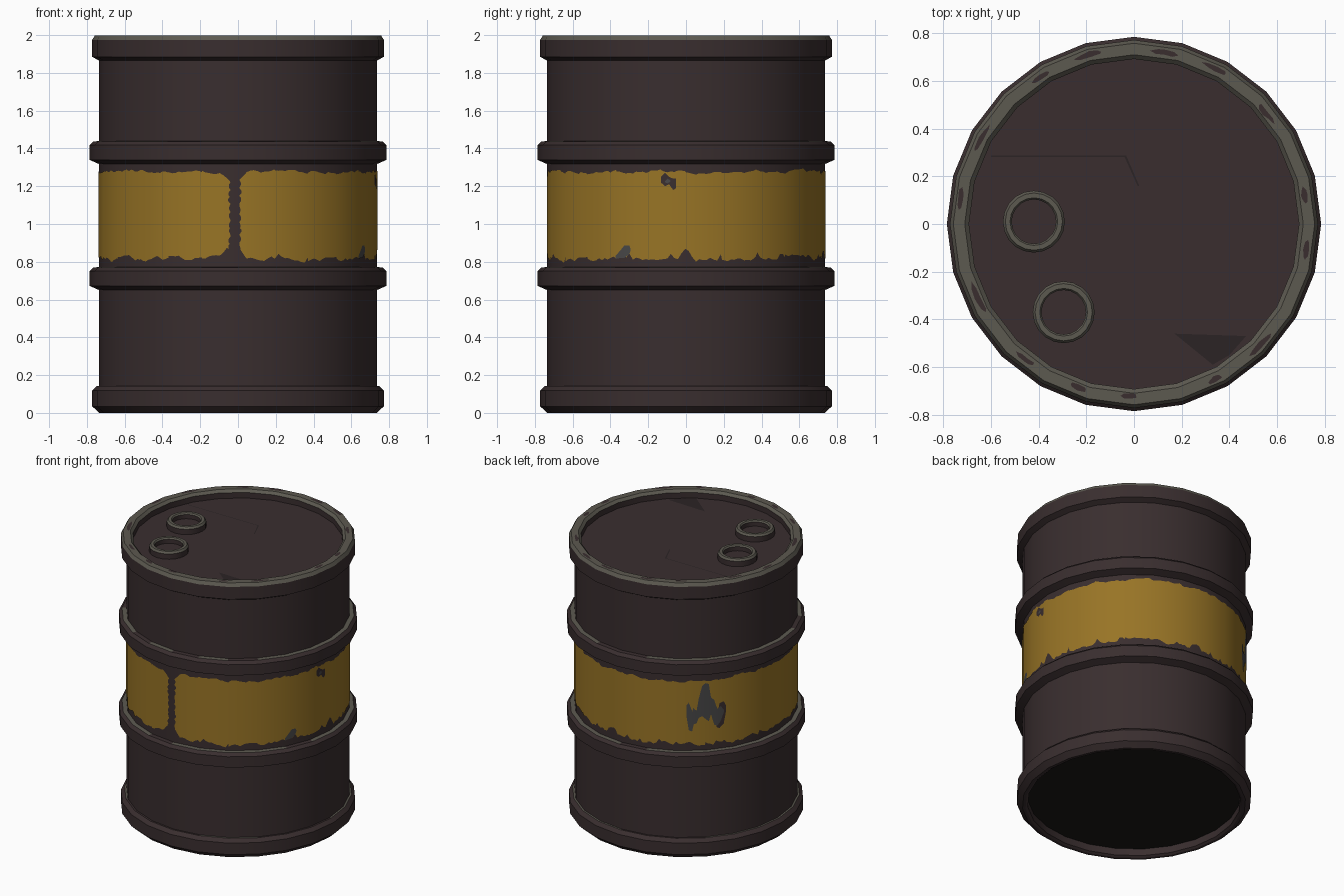
import bpy, bmesh, math, random
from mathutils import Vector

random.seed(4)
if "Cube" in bpy.data.objects:
    bpy.data.objects.remove(bpy.data.objects["Cube"], do_unlink=True)

SIDES = 24
BODY = 0.735


def material(name, r, g, b):
    m = bpy.data.materials.new(name)
    m.use_nodes = True
    m.diffuse_color = (r, g, b, 1)
    bsdf = m.node_tree.nodes["Principled BSDF"]
    bsdf.inputs["Base Color"].default_value = (r, g, b, 1)
    bsdf.inputs["Roughness"].default_value = 0.7
    return m


PAINT = material("dark brown paint", 0.041, 0.027, 0.028)
YELLOW = material("yellow paint", 0.314, 0.175, 0.019)
WORN = material("worn grey edge", 0.107, 0.1, 0.08)
BARE = material("bare metal", 0.065, 0.064, 0.065)
BLACK = material("black underside", 0.01, 0.009, 0.008)
SHADE = material("deep brown", 0.024, 0.017, 0.018)


def make_object(name, bm, mats):
    mesh = bpy.data.meshes.new(name)
    bm.to_mesh(mesh)
    bm.free()
    for m in mats:
        mesh.materials.append(m)
    obj = bpy.data.objects.new(name, mesh)
    bpy.context.collection.objects.link(obj)
    return obj


def lathe(name, profile, mats, slots=None, wear=1.0, sides=SIDES, at=(0, 0, 0)):
    """Turn an (r, z) profile; slots maps a profile segment to a material slot."""
    slots = slots or {}
    bm = bmesh.new()
    rings = []
    for r, z in profile:
        if r == 0:
            rings.append([bm.verts.new((0, 0, z))] * sides)
        else:
            rings.append([bm.verts.new((r * math.cos(math.tau * i / sides),
                                        r * math.sin(math.tau * i / sides), z))
                          for i in range(sides)])
    for k, (a, b) in enumerate(zip(rings, rings[1:])):
        for i in range(sides):
            j = (i + 1) % sides
            corners = list(dict.fromkeys([a[i], a[j], b[j], b[i]]))
            f = bm.faces.new(corners)
            if k in slots and random.random() < wear:
                f.material_index = slots[k]
    obj = make_object(name, bm, mats)
    obj.location = at
    bpy.ops.object.select_all(action='DESELECT')
    obj.select_set(True)
    bpy.context.view_layer.objects.active = obj
    bpy.ops.object.shade_smooth_by_angle(angle=math.radians(28))
    return obj


def wall_radius(angle):
    step = math.tau / SIDES
    return BODY * math.cos(step / 2) / math.cos(angle % step - step / 2)


def wall_plate(name, columns, mat, lift):
    """Thin paint layer on the drum wall from (angle, low z, high z) columns."""
    bm = bmesh.new()
    pairs = []
    for a, lo, hi in columns:
        r = wall_radius(a) + lift
        x, y = r * math.cos(a), r * math.sin(a)
        pairs.append((bm.verts.new((x, y, lo)), bm.verts.new((x, y, hi))))
    for (a, b), (c, d) in zip(pairs, pairs[1:]):
        bm.faces.new((a, c, d, b)).smooth = True
    obj = make_object(name, bm, [mat])
    normals = [Vector((v.co.x, v.co.y, 0)).normalized() for v in obj.data.vertices]
    obj.data.normals_split_custom_set_from_vertices(normals)
    return obj


def flat_plate(name, points, z, mat):
    bm = bmesh.new()
    f = bm.faces.new([bm.verts.new((x, y, z)) for x, y in points])
    if f.normal.z < 0 or f.calc_area() == 0:
        f.normal_flip()
    bm.normal_update()
    if f.normal.z < 0:
        f.normal_flip()
    return make_object(name, bm, [mat])


# Drum wall, lid and underside
lathe("drum_wall", [(BODY, 0.1), (BODY, 1.9)], [PAINT])
lathe("lid", [(0.7, 1.94), (0, 1.94)], [PAINT])
lathe("underside", [(0, 0.06), (0.7, 0.06)], [BLACK])

# End rims
lathe("bottom_rim", [(0.7, 0.06), (0.7, 0.01), (0.715, 0), (0.735, 0), (0.772, 0.035),
                     (0.772, 0.118), (0.748, 0.142), (BODY, 0.142)],
      [PAINT, WORN], {6: 1}, 0.6)
lathe("top_rim", [(BODY, 1.865), (0.772, 1.885), (0.772, 1.975), (0.758, 1.998),
                  (0.71, 1.998), (0.692, 1.98), (0.692, 1.94)],
      [PAINT, WORN], {2: 1, 3: 1, 4: 1})

# Rolling hoops with worn upper ledges
for name, z in (("lower_hoop", 0.65), ("upper_hoop", 1.317)):
    lathe(name, [(BODY, z), (0.785, z + 0.022), (0.785, z + 0.1), (0.765, z + 0.12),
                 (BODY, z + 0.122)], [PAINT, WORN], {3: 1}, 0.8)

# Chipped paint spots on the top rim
for n in range(15):
    a = math.tau * (n + random.uniform(0.1, 0.7)) / 15
    length = random.uniform(0.05, 0.11)
    mid = random.uniform(0.722, 0.738)
    spot = []
    for k in range(8):
        t = math.tau * k / 8
        r = mid + 0.016 * math.sin(t) * random.uniform(0.5, 1)
        b = a + length * math.cos(t) * random.uniform(0.6, 1)
        spot.append((r * math.cos(b), r * math.sin(b)))
    flat_plate("rim_chip", spot, 2.0, PAINT)

# Filler caps on the lid
for x, y in ((-0.42, 0.01), (-0.295, -0.37)):
    lathe("filler_cap", [(0.13, 0), (0.13, 0.038), (0.12, 0.052), (0.1, 0.052),
                         (0.093, 0.042), (0.093, 0.012), (0, 0.012)],
          [PAINT, WORN], {1: 1, 2: 1, 3: 1}, sides=20, at=(x, y, 1.94))

# Dents and creases on the lid
flat_plate("lid_dent", [(0.17, -0.46), (0.47, -0.47), (0.4, -0.55), (0.33, -0.59)], 1.943, SHADE)
flat_plate("lid_crease", [(-0.6, 0.282), (-0.04, 0.282), (0.015, 0.16), (0.022, 0.16),
                          (-0.033, 0.288), (-0.6, 0.288)], 1.943, SHADE)

# Yellow band with ragged edges and an open seam at the front
start, end = -math.pi / 2 + 0.01, 1.5 * math.pi - 0.055
angles = [start + (end - start) * i / 240 for i in range(241)]
angles = sorted(angles + [math.tau * k / SIDES for k in range(-5, 18)])
low = high = 0.0
columns = []
for a in angles:
    low = low * 0.75 + random.uniform(-0.011, 0.011)
    high = high * 0.75 + random.uniform(-0.008, 0.008)
    notch = random.choice((0, 0, 0, 0, 0, 0, 0, 0, 0, 0, 0, 0.02))
    corner = 0.05 * max(0, 1 - min(a - start, end - a) / 0.06)
    scuff = 0.06 * max(0, 1 - abs(a) / 0.06)
    columns.append((a, 0.818 + low + notch + corner + scuff, 1.278 + high - corner))
wall_plate("yellow_band", columns, YELLOW, 0.003)

# Ragged flakes along the seam
for side, base in ((1, start), (-1, end)):
    for n in range(9):
        z = 0.87 + 0.042 * n + random.uniform(-0.01, 0.01)
        w = side * random.uniform(0.006, 0.016)
        cols = [(base, z - 0.02, z + 0.02), (base + w, z - 0.006, z + 0.006)]
        wall_plate("seam_flake", cols if side > 0 else cols[::-1], PAINT, 0.005)


# Scrapes through the band: columns of (offset, low, high) about an angle
def scrape(name, degrees, cols, mat, lift=0.005):
    a = math.radians(degrees)
    wall_plate(name, [(a + d, lo, hi) for d, lo, hi in cols], mat, lift)


scrape("back_scrape", 135, [(-0.13, 1.0, 1.02), (-0.11, 0.96, 1.08), (-0.08, 0.97, 1.06),
                            (-0.06, 1.01, 1.15), (-0.03, 1.02, 1.24), (0, 1.0, 1.26),
                            (0.03, 0.98, 1.25), (0.05, 1.03, 1.15), (0.08, 0.95, 1.13),
                            (0.11, 0.94, 1.06), (0.14, 0.97, 1.08), (0.17, 1.03, 1.05)], BARE, 0.006)
scrape("back_scrape_spike", 135, [(-0.17, 1.02, 1.1), (-0.15, 0.92, 1.12),
                                  (-0.12, 0.91, 1.06), (-0.1, 0.98, 1.0)], BARE)
scrape("back_scrape_edge", 135, [(0.1, 0.93, 0.98), (0.13, 0.92, 1.1),
                                 (0.17, 0.95, 1.11), (0.19, 1.03, 1.08)], PAINT)
scrape("side_chip", -7, [(-0.06, 1.22, 1.25), (-0.03, 1.2, 1.27), (0.0, 1.21, 1.25),
                         (0.03, 1.18, 1.24), (0.05, 1.19, 1.24)], PAINT)
scrape("side_chip_metal", -7, [(-0.03, 1.22, 1.225), (-0.01, 1.215, 1.24), (0.01, 1.225, 1.23)], BARE, 0.007)
scrape("low_scrape", -27, [(-0.06, 0.815, 0.83), (-0.02, 0.82, 0.86), (0.01, 0.82, 0.885),
                           (0.05, 0.84, 0.885), (0.06, 0.86, 0.87)], BARE)
